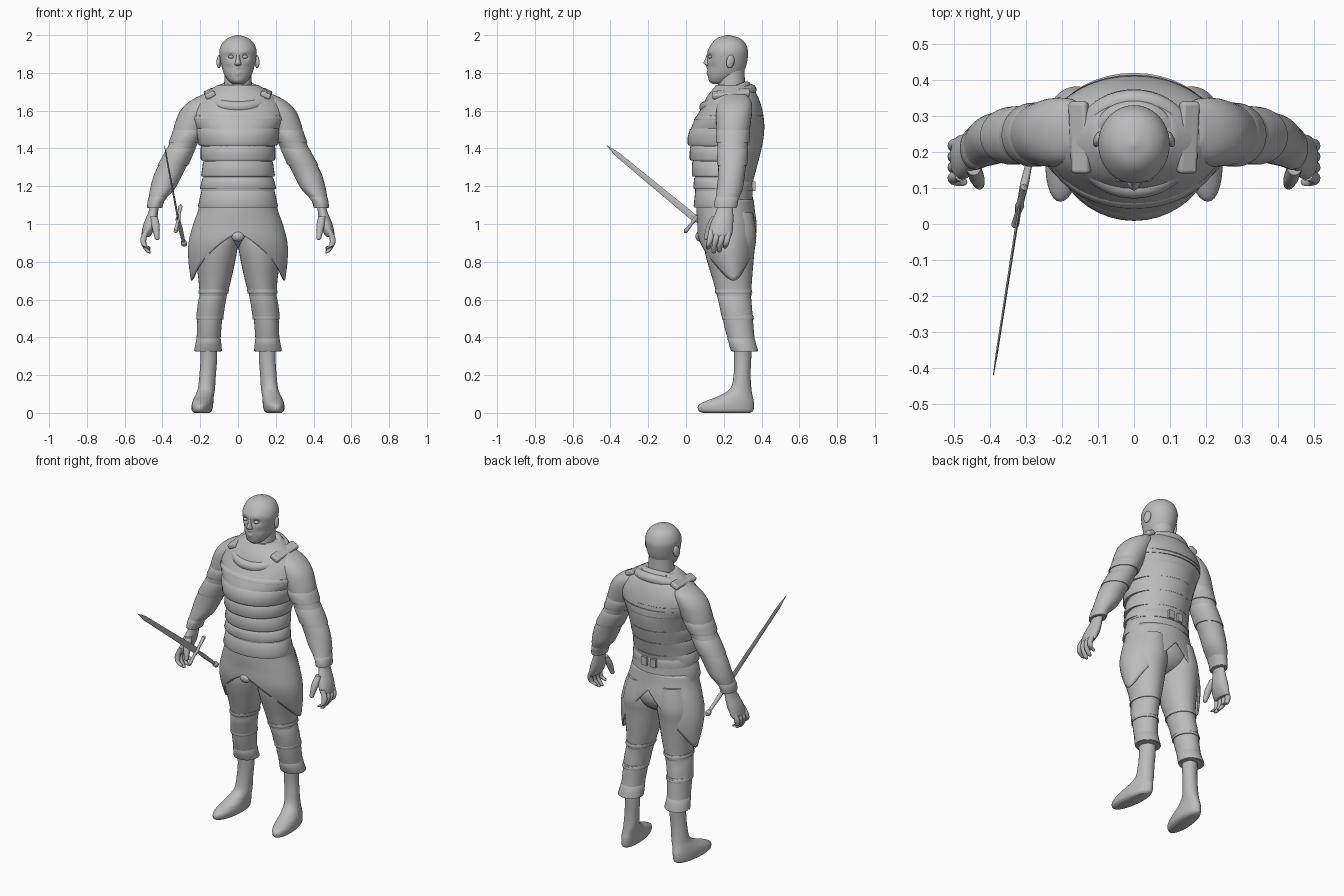
import bpy, bmesh, math
from mathutils import Vector, Matrix

cube = bpy.data.objects.get("Cube")
if cube:
    bpy.data.objects.remove(cube)

grey = bpy.data.materials.new("plain_grey")
grey.use_nodes = True
grey.diffuse_color = (0.5, 0.5, 0.5, 1)
grey.node_tree.nodes["Principled BSDF"].inputs["Base Color"].default_value = (0.5, 0.5, 0.5, 1)


def finish(ob, name, mirror=False, angle=40):
    ob.name = ob.data.name = name
    ob.data.materials.append(grey)
    bpy.ops.object.select_all(action='DESELECT')
    ob.select_set(True)
    bpy.context.view_layer.objects.active = ob
    bpy.ops.object.shade_smooth_by_angle(angle=math.radians(angle))
    if mirror:
        m = ob.modifiers.new("mirror", 'MIRROR')
        m.use_mirror_merge = False
        # mirror across the body's middle, whatever the part's own position
        bpy.ops.object.transform_apply(location=True, rotation=True, scale=True)
    return ob


def sample(rows, t):
    """Smooth curve through rows of (z, x0, x1, y0, y1)."""
    i = min(int(t), len(rows) - 2)
    f = t - i
    a, b, c, d = (rows[max(0, min(len(rows) - 1, i + k))] for k in (-1, 0, 1, 2))
    return [0.5 * (2 * q + (r - p) * f + (2 * p - 5 * q + 4 * r - s) * f * f
                   + (3 * q - p - 3 * r + s) * f ** 3) for p, q, r, s in zip(a, b, c, d)]


def at_height(rows, z):
    for i, (a, b) in enumerate(zip(rows, rows[1:])):
        if min(a[0], b[0]) <= z <= max(a[0], b[0]):
            return sample(rows, i + (z - a[0]) / (b[0] - a[0]))
    return list(rows[0] if abs(z - rows[0][0]) < abs(z - rows[-1][0]) else rows[-1])


def point(row, a):
    z, x0, x1, y0, y1 = row
    return Vector(((x0 + x1) / 2 + (x1 - x0) / 2 * math.cos(a),
                   (y0 + y1) / 2 + (y1 - y0) / 2 * math.sin(a), z))


def skin(name, rings, mirror=False, caps=True, warp=None, angle=40):
    bm = bmesh.new()
    n = len(rings[0])
    vs = [[bm.verts.new(warp(p) if warp else p) for p in r] for r in rings]
    for lo, hi in zip(vs, vs[1:]):
        for k in range(n):
            bm.faces.new((lo[k], lo[(k + 1) % n], hi[(k + 1) % n], hi[k]))
    if caps:
        bm.faces.new(vs[0])
        bm.faces.new(vs[-1])
    bmesh.ops.recalc_face_normals(bm, faces=bm.faces[:])
    me = bpy.data.meshes.new(name)
    bm.to_mesh(me)
    bm.free()
    ob = bpy.data.objects.new(name, me)
    bpy.context.collection.objects.link(ob)
    return finish(ob, name, mirror, angle)


def loft(name, rows, mirror=False, n=32, steps=5, warp=None):
    count = (len(rows) - 1) * steps
    rings = [[point(sample(rows, i / steps), 2 * math.pi * k / n) for k in range(n)]
             for i in range(count + 1)]
    return skin(name, rings, mirror, warp=warp)


def band(name, rows, top, bottom, out, mirror=False, back=1):
    """Lapped plate hugging a body part, flaring to its lower edge."""
    rings = []
    for f, d in ((0, -.004), (.12, .3 * out), (.5, .7 * out), (.9, out), (1, .8 * out), (1, -.006)):
        z, x0, x1, y0, y1 = at_height(rows, top + (bottom - top) * f)
        row = (z, x0 - d, x1 + d, y0 - d, y1 + d * back)
        rings.append([point(row, 2 * math.pi * k / 40) for k in range(40)])
    return skin(name, rings, mirror, caps=False)


def blob(name, loc, size, mirror=False, rot=(0, 0, 0)):
    bpy.ops.mesh.primitive_uv_sphere_add(segments=20, ring_count=12, location=loc, rotation=rot)
    bpy.context.object.scale = size
    return finish(bpy.context.object, name, mirror)


def sym(*rows):
    return [(z, -w, w, y0, y1) for z, w, y0, y1 in rows]


def rod(*pts):
    return [(z, x - r, x + r, y - r, y + r) for z, x, y, r in pts]


# Head: smooth skull with eye sockets, brow and mouth pressed into the front
DENTS = ((.038, 1.885, .018, .012), (.04, 1.915, .02, -.004), (.0, 1.815, .009, .004),
         (.0, 1.80, .014, -.006), (.0, 1.828, .012, -.006), (.055, 1.83, .022, .005))


def face(p):
    if p.y < .21:
        for x, z, r, depth in DENTS:
            p.y += depth * math.exp(-((abs(p.x) - x) ** 2 + (p.z - z) ** 2) / r ** 2)
    return p


loft("head", sym((1.742, .03, .14, .20), (1.758, .05, .122, .25), (1.79, .072, .116, .295),
                 (1.83, .086, .114, .316), (1.88, .096, .113, .327), (1.92, .098, .116, .328),
                 (1.96, .081, .14, .312), (1.986, .05, .17, .28), (2.0, .006, .215, .23)),
     n=72, steps=7, warp=face)
loft("nose", sym((1.836, .012, .112, .14), (1.843, .02, .1, .14), (1.853, .016, .093, .14),
                 (1.875, .011, .102, .14), (1.905, .009, .113, .14)), n=20)
blob("eye", (.037, .128, 1.885), (.015, .012, .009), True)
blob("ear", (.1, .235, 1.86), (.012, .022, .036), True, (-.2, 0, .35))
loft("neck", sym((1.62, .09, .16, .34), (1.72, .075, .168, .315), (1.82, .07, .17, .31)))

# Torso armour with lapped plates across the front
TORSO = sym((1.07, .2, .055, .36), (1.2, .187, .052, .352), (1.3, .18, .04, .375),
            (1.4, .192, .026, .40), (1.48, .212, .02, .413), (1.55, .245, .045, .413),
            (1.62, .24, .085, .40), (1.68, .19, .115, .378), (1.735, .11, .16, .345))
loft("torso", TORSO, n=48)
for i, (hi, lo) in enumerate(((1.51, 1.415), (1.415, 1.335), (1.335, 1.25),
                              (1.25, 1.185), (1.185, 1.095))):
    band("belly_plate_%d" % (i + 1), TORSO, hi, lo, .014, back=-.6)
band("breast_rim", TORSO, 1.575, 1.55, .004, back=-1)

# Back buckle
for x in (-.03, .03):
    bpy.ops.mesh.primitive_cube_add(size=1, location=(x, .357, 1.2))
    bpy.context.object.scale = (.035, .02, .05)
    finish(bpy.context.object, "back_buckle")
band("back_belt", TORSO, 1.225, 1.175, .005)

# Collar rolls, tilted down toward the chest, and shoulder straps
for name, y, z, major, minor in (("collar_roll", .222, 1.665, .13, .03),
                                 ("collar_inner", .232, 1.70, .095, .022)):
    bpy.ops.mesh.primitive_torus_add(location=(0, y, z), rotation=(.36, 0, 0), major_radius=major,
                                     minor_radius=minor, major_segments=48, minor_segments=12)
    bpy.context.object.scale = (1.08, 1, 1)
    finish(bpy.context.object, name)
bpy.ops.mesh.primitive_cube_add(size=1, location=(.15, .24, 1.69), rotation=(.1, .45, 0))
strap = bpy.context.object
strap.scale = (.055, .2, .03)
finish(strap, "shoulder_strap", True)
bev = strap.modifiers.new("bevel", 'BEVEL')
bev.width, bev.segments = .01, 3

# Sleeves
ARM = [(1.685, .13, .19, .21, .32), (1.65, .11, .255, .175, .345), (1.6, .12, .305, .16, .35),
       (1.53, .15, .335, .16, .342), (1.45, .2, .354, .165, .33), (1.35, .25, .4, .17, .322),
       (1.265, .292, .443, .17, .312), (1.185, .335, .465, .163, .3),
       (1.12, .395, .475, .155, .272), (1.085, .405, .478, .155, .265)]
loft("sleeve", ARM, True)
band("upper_sleeve_hem", ARM, 1.5, 1.43, .007, True)
band("elbow_guard", ARM, 1.41, 1.31, .006, True)
band("wrist_cuff", ARM, 1.15, 1.09, .005, True)

# Hands: palm, four curled fingers and a thumb
loft("palm", [(1.13, .415, .46, .175, .25), (1.07, .422, .472, .16, .25), (1.0, .432, .5, .13, .25),
              (.95, .455, .51, .122, .245), (.93, .47, .505, .135, .235)], True, n=24)
for i, name in enumerate(("index", "middle", "ring", "little")):
    y, tip = .135 + .03 * i, (.865, .845, .85, .87)[i]
    loft(name + "_finger", rod((.97, .48, y, .016), (.925, .5, y - .006, .016),
                               (.89, .497, y - .014, .014), (tip + .008, .475, y - .018, .012),
                               (tip, .468, y - .018, .004)), True, n=12)
loft("thumb", rod((1.04, .445, .155, .02), (.99, .436, .13, .021), (.94, .43, .112, .015),
                  (.922, .428, .108, .012), (.915, .428, .107, .004)), True, n=12)

# Trousers, with knee folds and turned cuffs
LEG = [(1.06, .01, .19, .13, .355), (.94, -.002, .225, .1, .372), (.85, .006, .228, .1, .362),
       (.71, .035, .21, .14, .35), (.62, .06, .204, .165, .345), (.55, .076, .213, .185, .35),
       (.45, .088, .217, .205, .358), (.38, .092, .22, .225, .365), (.325, .09, .228, .245, .378)]
loft("trouser_leg", LEG, True)
band("upper_knee_band", LEG, .66, .635, .006, True)
band("knee_pad", LEG, .63, .51, .005, True, back=-1)
band("lower_knee_band", LEG, .52, .495, .006, True)
band("trouser_cuff", LEG, .4, .33, .005, True)
blob("hips", (0, .245, .985), (.17, .125, .115))


# Bare shins and feet, toes turned slightly outward
def splay(p):
    p.x -= (p.y - .29) * .1
    return p


loft("foot", [(0, .145, .222, .09, .34), (.012, .132, .234, .066, .356), (.04, .126, .236, .066, .36),
              (.065, .126, .232, .11, .358), (.09, .126, .224, .175, .352),
              (.13, .122, .212, .235, .346), (.2, .118, .205, .252, .342),
              (.28, .112, .2, .255, .345), (.37, .112, .202, .25, .35)], True, warp=splay)

# Open skirt with an arched edge at the front and back
SKIRT = sym((1.13, .197, .055, .358), (1.06, .215, .056, .366), (1.0, .237, .06, .375),
            (.9, .262, .066, .38), (.8, .262, .1, .372), (.69, .248, .165, .34))
COLS, LEVELS = 72, 16
rings = []
for j in range(LEVELS + 1):
    ring = []
    for k in range(COLS):
        a = 2 * math.pi * k / COLS
        s = abs(math.cos(a))
        edge = .945 - .24 * s ** 1.5 if math.sin(a) < 0 else 1.03 - .325 * s ** 1.1
        z = 1.13 + (edge - 1.13) * j / LEVELS
        ring.append(point(at_height(SKIRT, z), a))
    rings.append(ring)
skirt = skin("skirt", rings, caps=False)
solid = skirt.modifiers.new("thickness", 'SOLIDIFY')
solid.thickness = .008
blob("front_knot", (0, .075, .935), (.035, .025, .028))

# Sword floating beside the right hand
tip, guard, pommel = (Vector(p) for p in ((-.39, -.42, 1.415), (-.317, .05, 1.027), (-.283, .205, .885)))
along = (tip - guard).normalized()
wide = (Vector((.025, .1, .155)) - along * Vector((.025, .1, .155)).dot(along)).normalized()
thin = along.cross(wide)


def bar(name, stations, n, axis=along, u=wide, v=thin):
    rings = [[c + u * (w * math.cos(2 * math.pi * k / n)) + v * (t * math.sin(2 * math.pi * k / n))
              for k in range(n)] for c, w, t in stations]
    return skin(name, rings, angle=30)


bar("sword_blade", [(guard, .019, .004), (guard.lerp(tip, .88), .013, .003), (tip, .001, .001)], 4)
bar("sword_guard", [(guard + wide * d, r, r) for d, r in
                    ((-.095, .004), (-.085, .011), (-.03, .008), (0, .013), (.03, .008),
                     (.085, .011), (.095, .004))], 12, wide, along, thin)
bar("sword_grip", [(guard.lerp(pommel, f), r, r) for f, r in
                   ((0, .009), (.4, .012), (.82, .009), (.86, .015), (.95, .016), (1, .006))], 12)
